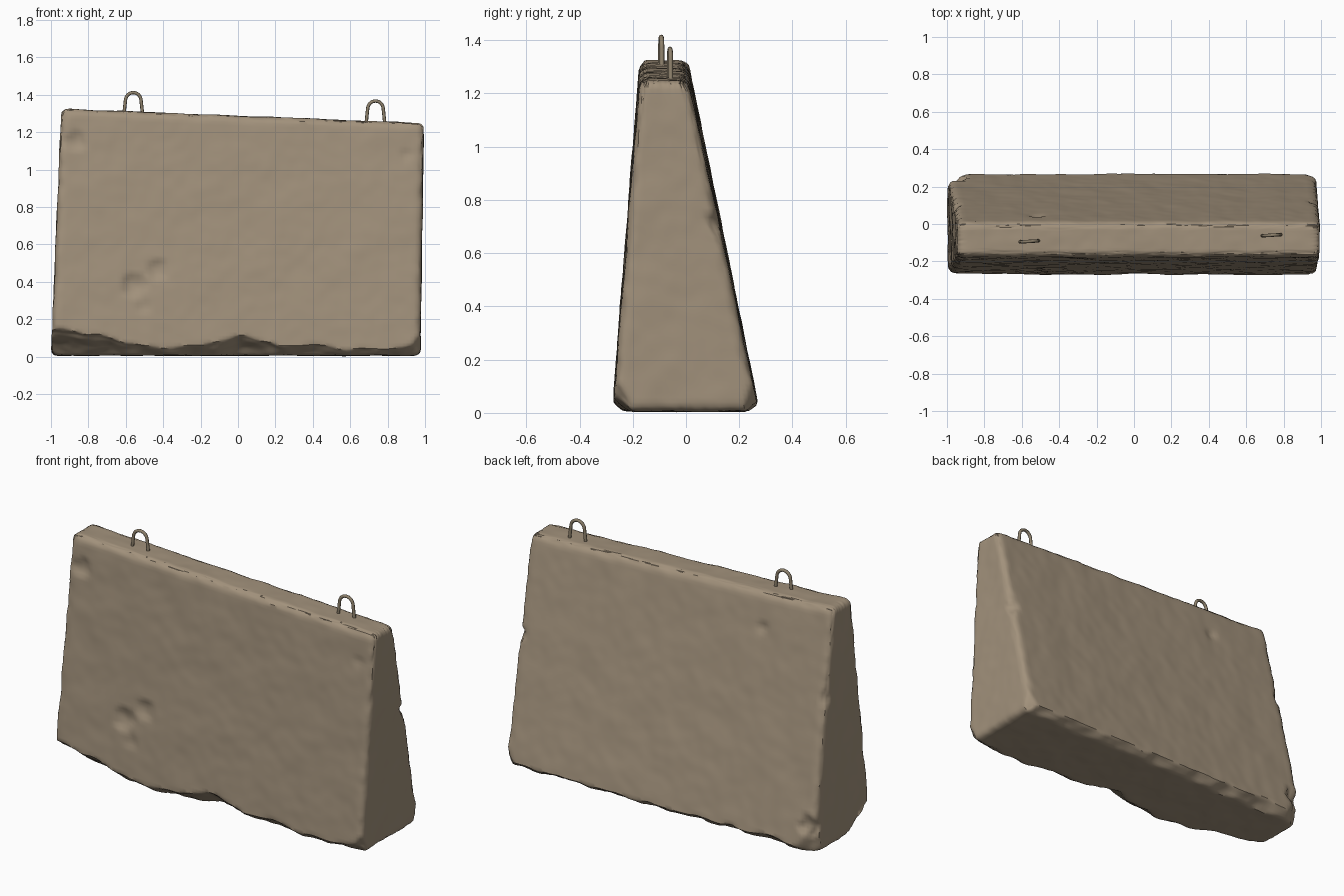
import bpy, bmesh, math
from mathutils import Vector, noise

if "Cube" in bpy.data.objects:
    bpy.data.objects.remove(bpy.data.objects["Cube"])


def material(name, rgb):
    m = bpy.data.materials.new(name)
    m.diffuse_color = (*rgb, 1)
    m.use_nodes = True
    m.node_tree.nodes["Principled BSDF"].inputs["Base Color"].default_value = m.diffuse_color
    return m


concrete = material("weathered concrete", (0.36, 0.285, 0.20))
steel = material("dull steel", (0.27, 0.22, 0.15))


def lerp(a, b, t):
    return a + (b - a) * t


def wear_height(x):
    # height of the broken strip along the front bottom edge
    pts = [(-1.05, .19), (-.9, .14), (-.75, .12), (-.6, .07), (-.35, .045), (-.12, .06),
           (0, .11), (.12, .07), (.35, .055), (.6, .035), (.85, .045), (1.05, .06)]
    for (x0, h0), (x1, h1) in zip(pts, pts[1:]):
        if x <= x1:
            return lerp(h0, h1, (x - x0) / (x1 - x0))
    return pts[-1][1]


# broken corners: plane normal, point on plane
CORNERS = [((-.85, -.35, -.40), (-.975, -.25, .10)), ((-.60, .75, -.20), (-.945, .24, .10)),
           ((.65, .70, -.25), (.955, .25, .08)), ((.70, -.60, -.35), (.955, -.255, .08))]
# chips: centre, radius, inward push
DENTS = [((-.56, -.245, .38), .07, (0, .022, 0)), ((-.43, -.24, .46), .06, (0, .016, 0)),
         ((-.50, -.25, .27), .04, (0, .010, 0)), ((-.87, -.19, 1.15), .06, (.004, .018, 0)),
         ((-.95, .23, .16), .06, (.012, -.030, 0)), ((.98, .12, .72), .045, (-.015, -.012, 0)),
         ((.90, -.19, 1.08), .04, (0, .008, 0)), ((-.52, .05, 1.12), .04, (0, -.012, 0)),
         ((-.97, .10, .85), .05, (.012, -.012, 0))]


def place(c):
    # rounded, tapered block from cube coordinates in -1..1
    t = (c.z + 1) / 2
    half_y = lerp(.277, .088, t)
    rough = noise.noise(c * 9) + .5 * noise.noise(c * 19)
    r = .038 + .012 * rough
    rad = (r, r / half_y, r / .66)
    q = Vector([max(rad[i] - 1, min(1 - rad[i], c[i])) for i in range(3)])
    d = Vector([(c[i] - q[i]) / rad[i] for i in range(3)]).normalized()
    u = Vector([q[i] + rad[i] * d[i] for i in range(3)])
    t, s = (u.z + 1) / 2, (u.x + 1) / 2
    p = Vector((lerp(lerp(-1.0, -.945, t), lerp(.975, .995, t), s),
                lerp(0, -.083, t) + u.y * lerp(.277, .092, t),
                lerp(.005, lerp(1.327, 1.25, s), t)))
    # gentle unevenness
    p += d * (.004 * noise.noise(p * 6) + .002 * noise.noise(p * 16) - .001)
    # worn bottom edges and broken corners
    n1 = noise.noise(Vector((p.x * 8, p.y * 6, 3)))
    cuts = [((0, -.6, -.8), (0, -.262, wear_height(p.x) + .02 * n1)),
            ((0, .6, -.8), (0, .272, .045 + .025 * n1))]
    for n, o in cuts + CORNERS:
        n = Vector(n).normalized()
        dist = n.dot(p - Vector(o)) + .008 * noise.noise(p * 14)
        if dist > 0:
            p -= n * dist
    for o, size, push in DENTS:
        off = p - Vector(o)
        k = off.length * (1 + .4 * noise.noise(p * 25)) / size
        if k < 1:
            p += Vector(push) * (1 - k * k)
    p.z = max(p.z, 0)
    return p


# concrete block
bm = bmesh.new()
bmesh.ops.create_cube(bm, size=2)
for axis, count in ((0, 99), (1, 29), (2, 69)):
    edges = [e for e in bm.edges
             if abs(e.verts[0].co[axis] - e.verts[1].co[axis]) > 1.5]
    bmesh.ops.subdivide_edges(bm, edges=edges, cuts=count, use_grid_fill=True)
for v in bm.verts:
    v.co = place(v.co.copy())
bmesh.ops.recalc_face_normals(bm, faces=bm.faces)
me = bpy.data.meshes.new("concrete_block")
bm.to_mesh(me)
bm.free()
me.materials.append(concrete)
block = bpy.data.objects.new("concrete_block", me)
bpy.context.collection.objects.link(block)
bpy.context.view_layer.objects.active = block
block.select_set(True)
bpy.ops.object.shade_smooth_by_angle(angle=math.radians(40))


# steel lifting loops
def lifting_loop(name, x, y, base, top, turn):
    arch = [(.042 * math.cos(a), top - .052 + .044 * math.sin(a))
            for a in [math.pi * i / 12 for i in range(13)]]
    path = [(.053, base - .04)] + arch + [(-.053, base - .04)]
    cu = bpy.data.curves.new(name, 'CURVE')
    cu.dimensions = '3D'
    cu.bevel_depth = .009
    cu.bevel_resolution = 2
    sp = cu.splines.new('POLY')
    sp.points.add(len(path) - 1)
    for pt, (px, pz) in zip(sp.points, path):
        pt.co = (px, 0, pz, 1)
    cu.materials.append(steel)
    ob = bpy.data.objects.new(name, cu)
    ob.location = (x, y, 0)
    ob.rotation_euler.z = turn
    bpy.context.collection.objects.link(ob)


lifting_loop("left_lifting_loop", -.56, -.093, 1.31, 1.42, .06)
lifting_loop("right_lifting_loop", .735, -.06, 1.26, 1.375, .06)
